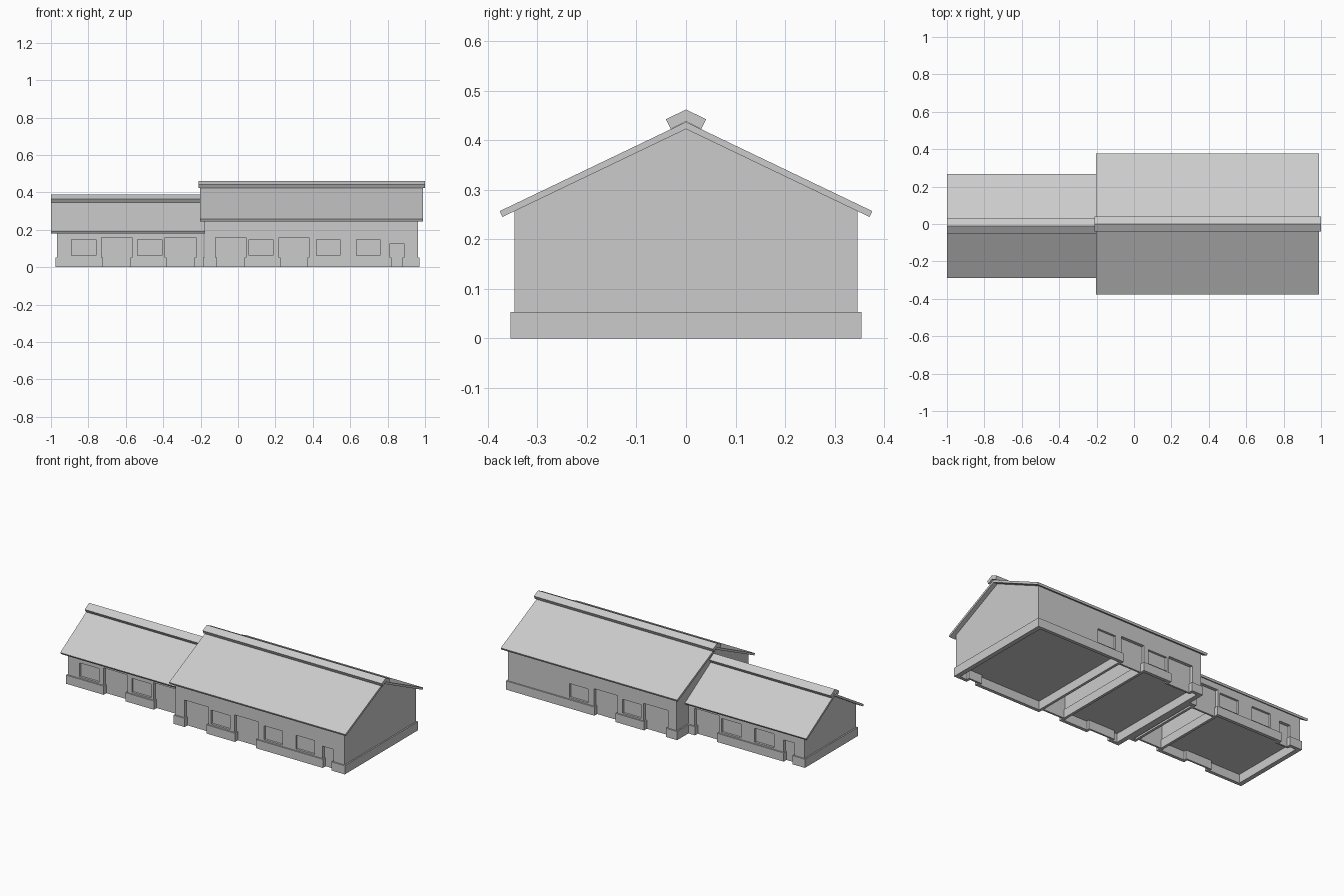
import bpy, bmesh, math

cube = bpy.data.objects.get("Cube")
if cube:
    bpy.data.objects.remove(cube, do_unlink=True)

grey = bpy.data.materials.new("plain grey")
grey.use_nodes = True
grey.diffuse_color = (0.6, 0.6, 0.6, 1)
grey.node_tree.nodes["Principled BSDF"].inputs["Base Color"].default_value = (0.6, 0.6, 0.6, 1)

PLINTH_H, PLINTH_OUT = 0.053, 0.008
DOOR_TOP, SMALL_DOOR_TOP = 0.16, 0.128
WINDOW_Z = (0.062, 0.147)
DOOR_DEPTH, WINDOW_DEPTH, BAND = 0.02, 0.013, 0.02


def finish(name, bm):
    bmesh.ops.recalc_face_normals(bm, faces=bm.faces)
    mesh = bpy.data.meshes.new(name)
    bm.to_mesh(mesh)
    bm.free()
    mesh.materials.append(grey)
    obj = bpy.data.objects.new(name, mesh)
    bpy.context.collection.objects.link(obj)
    return obj


def boxes(name, extents):
    """One mesh of boxes, each given as (x range, y range, z range)."""
    bm = bmesh.new()
    for ranges in extents:
        verts = bmesh.ops.create_cube(bm, size=1)["verts"]
        for v in verts:
            v.co = [min(r) if c < 0 else max(r) for c, r in zip(v.co, ranges)]
    return finish(name, bm)


def extrude_x(name, profile, x0, x1, yc):
    """Extrude a (y, z) outline along x."""
    bm = bmesh.new()
    face = bm.faces.new([bm.verts.new((x0, yc + y, z)) for y, z in profile])
    new = bmesh.ops.extrude_face_region(bm, geom=[face])["geom"]
    bmesh.ops.translate(bm, vec=(x1 - x0, 0, 0),
                        verts=[g for g in new if isinstance(g, bmesh.types.BMVert)])
    return finish(name, bm)


def chevron(name, half, peak, eave, thick, x0, x1, yc):
    """Pair of sloping slabs with square-cut edges."""
    a = math.atan2(peak - eave, half)
    edge = (half - thick * math.sin(a), eave - thick * math.cos(a))
    profile = [(-half, eave), (0, peak), (half, eave), edge,
               (0, peak - thick / math.cos(a)), (-edge[0], edge[1])]
    return extrude_x(name, profile, x0, x1, yc)


def cut(obj, cutter):
    mod = obj.modifiers.new("openings", "BOOLEAN")
    mod.operation, mod.solver, mod.object = "DIFFERENCE", "EXACT", cutter
    bpy.context.view_layer.objects.active = obj
    bpy.ops.object.modifier_apply(modifier=mod.name)
    bpy.data.objects.remove(cutter, do_unlink=True)


def hall(name, x0, x1, yc, half, wall_eave, wall_peak, windows, doors, passage,
         roof, cap):
    """windows: (side, x0, x1); doors: (side, x0, x1, top); side -1 front, 1 back."""
    def span(side, near, far):
        return (yc + side * (half - near), yc + side * (half + far))

    doors = doors + [(s, *passage, DOOR_TOP) for s in (-1, 1)]

    # Gabled body with recessed windows, doors and the cross passage
    walls = extrude_x(name + "_walls", [(-half, PLINTH_H), (-half, wall_eave), (0, wall_peak),
                                        (half, wall_eave), (half, PLINTH_H)], x0, x1, yc)
    cuts = [((a, b), span(s, WINDOW_DEPTH, 0.1), WINDOW_Z) for s, a, b in windows]
    cuts += [((a, b), span(s, DOOR_DEPTH, 0.1), (0, top))
             for s, a, b, top in doors if (a, b) != passage]
    cuts.append((passage, (yc - half - 0.1, yc + half + 0.1), (0, DOOR_TOP)))
    cut(walls, boxes("wall_cutter", cuts))

    # Door leaves set back in the openings
    boxes(name + "_doors", [((a, b), span(s, DOOR_DEPTH + 0.01, 0.001 - DOOR_DEPTH), (0, top))
                            for s, a, b, top in doors])

    # Plinth band, broken at the doors
    o = PLINTH_OUT
    outer = half + o
    plinth = boxes(name + "_plinth", [((x0 - o, x1 + o), (yc - outer, yc + outer), (0, PLINTH_H))])
    holes = [((a + o, b - o), span(s, BAND + 0.02, 0.1), (-0.1, 0.1)) for s, a, b, _ in doors]
    cut(plinth, boxes("plinth_inner", [((x0 + BAND, x1 - BAND),
                                        (yc - outer + BAND, yc + outer - BAND), (-0.1, 0.1))]))
    cut(plinth, boxes("plinth_gaps", holes))

    # Plinth returns beside the doors and along the passage
    returns = []
    for s, a, b, _ in doors:
        for lo, hi in ((a - o, a + o), (b - o, b + o)):
            depth = half if (a, b) == passage else DOOR_DEPTH + 0.01
            returns.append(((lo, hi), span(s, depth, o - 0.001), (0, PLINTH_H)))
    boxes(name + "_plinth_returns", returns)

    # Roof slabs and ridge cap
    chevron(name + "_roof", *roof, yc)
    chevron(name + "_ridge_cap", *cap, yc)


both = (-1, 1)
tall_windows = [(s, a, b) for s in both for a, b in ((0.06, 0.187), (0.42, 0.545))]
hall("tall_hall", -0.18, 0.962, 0, 0.3465, 0.257, 0.427,
     tall_windows + [(-1, 0.634, 0.76)],
     [(s, -0.12, 0.043, DOOR_TOP) for s in both] + [(-1, 0.814, 0.888, SMALL_DOOR_TOP)],
     (0.22, 0.379),
     (0.376, 0.437, 0.257, 0.013, -0.203, 0.989),
     (0.0405, 0.462, 0.4425, 0.022, -0.211, 1.0))

low_windows = [(s, -0.537, -0.406) for s in both]
hall("low_hall", -0.968, -0.185, -0.01, 0.248, 0.202, 0.352,
     low_windows + [(-1, -0.89, -0.76), (1, -0.76, -0.63)],
     [(-1, -0.73, -0.567, DOOR_TOP), (1, -0.9, -0.825, SMALL_DOOR_TOP)],
     (-0.39, -0.225),
     (0.278, 0.362, 0.192, 0.013, -1.0, -0.178),
     (0.0415, 0.39, 0.365, 0.022, -1.0, -0.178))
